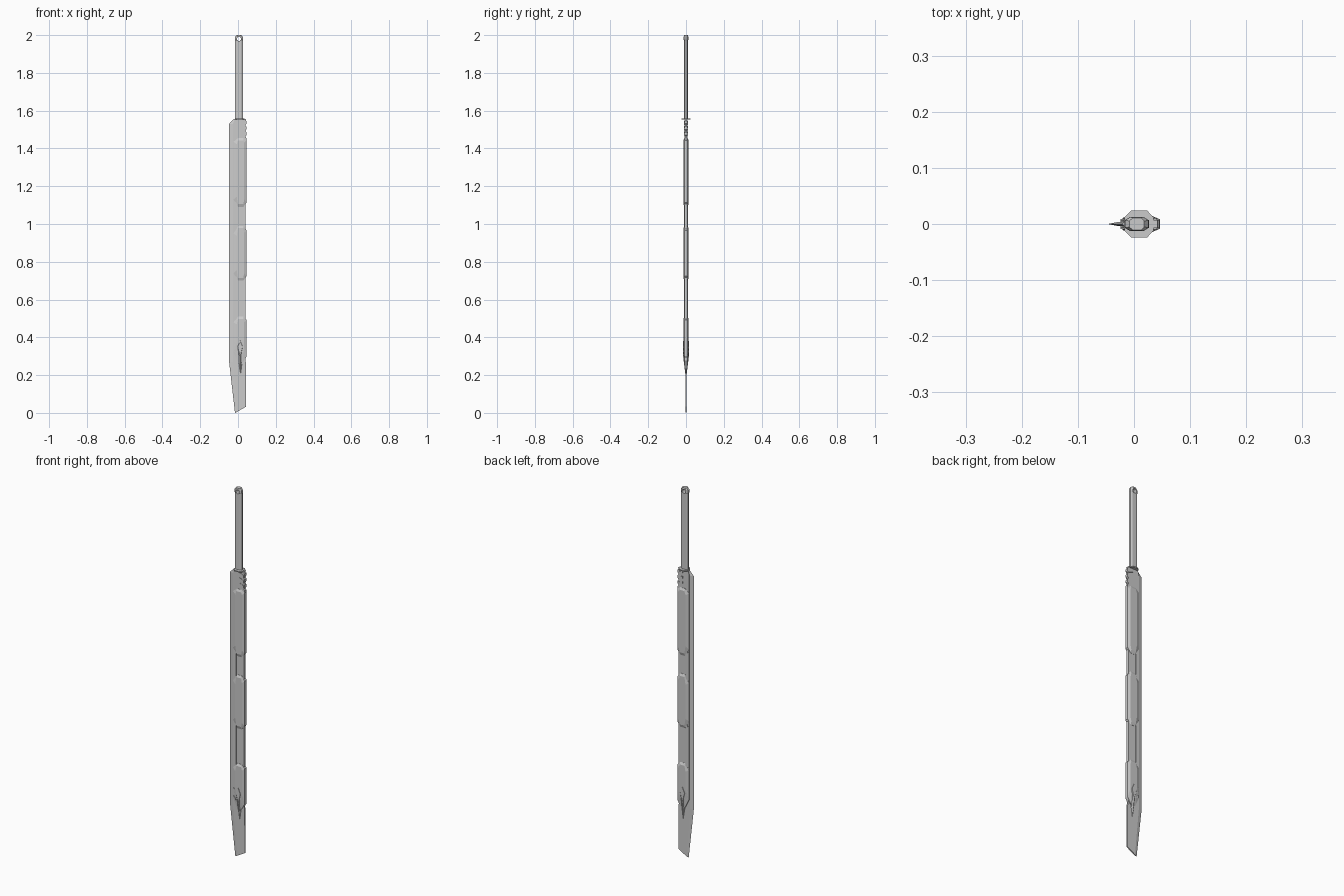
import bpy, bmesh, math

if "Cube" in bpy.data.objects:
    bpy.data.objects.remove(bpy.data.objects["Cube"])


def make(name, verts, faces):
    """Mesh object with consistent outward normals."""
    me = bpy.data.meshes.new(name)
    me.from_pydata(verts, [], faces)
    bm = bmesh.new()
    bm.from_mesh(me)
    bmesh.ops.recalc_face_normals(bm, faces=bm.faces)
    bm.to_mesh(me)
    bm.free()
    ob = bpy.data.objects.new(name, me)
    bpy.context.collection.objects.link(ob)
    return ob


def loft(name, rings):
    """Capped skin through equal-length rings of 3D points."""
    n = len(rings[0])
    verts = [p for r in rings for p in r]
    faces = [tuple(range(n)), tuple(range((len(rings) - 1) * n, len(rings) * n))]
    for k in range(len(rings) - 1):
        for i in range(n):
            j = (i + 1) % n
            faces.append((k * n + i, k * n + j, (k + 1) * n + j, (k + 1) * n + i))
    return make(name, verts, faces)


def slab(name, layers):
    """Skin through xz outlines placed at increasing y: [(y, outline), ...]"""
    return loft(name, [[(x, y, z) for x, z in o] for y, o in layers])


# Blade: sharp edge on -x, shoulder line, flat back on +x
rows = [  # edge, shoulder, back points (x, z), half thickness
    ((-0.016, 0.0), (-0.004, 0.006), (0.043, 0.033), 0.003),
    ((-0.047, 0.27), (-0.027, 0.27), (0.043, 0.24), 0.004),
    ((-0.047, 0.30), (-0.027, 0.30), (0.039, 0.30), 0.004),
    ((-0.047, 1.53), (-0.027, 1.53), (0.039, 1.53), 0.004),
    ((-0.022, 1.557), (-0.016, 1.557), (0.039, 1.557), 0.004),
]
loft("blade", [[(e[0], 0, e[1]), (s[0], -t, s[1]), (b[0], -t, b[1]),
                (b[0], t, b[1]), (s[0], t, s[1])] for e, s, b, t in rows])

# Spine core running behind the armour, with grip notches near the top
core = [(-0.024, 0.36), (0.01, 0.24), (0.04, 0.30), (0.04, 1.42)]
for i in range(4):
    z = 1.435 + i * 0.03
    core += [(0.040, z), (0.045, z + 0.006), (0.045, z + 0.02), (0.040, z + 0.026)]
core += [(0.042, 1.557), (-0.018, 1.557), (-0.024, 1.53)]
slab("spine_core", [(-0.0075, core), (0.0075, core)])


# Armour panels: bevelled on both faces, corners cut
def panel(name, z0, z1, e0, e1, taper):
    def outline(l, r, a, b):
        return [(l, z0 + a + e0), (0.0, z0 + a), (0.028, z0 + a), (r, z0 + a + e0 * 0.6),
                (r, z1 - b - e1 * 0.6), (0.028, z1 - b), (0.0, z1 - b), (l, z1 - b - e1)]
    outer = outline(-0.024, 0.046, 0, 0)
    inner = outline(-0.007, 0.033, taper, 0.012)
    slab(name, [(-0.014, inner), (-0.0085, outer), (0.0085, outer), (0.014, inner)])


panel("upper_panel", 1.09, 1.455, 0.04, 0.02, 0.015)
panel("middle_panel", 0.70, 0.99, 0.04, 0.04, 0.015)
panel("lower_panel", 0.27, 0.51, 0.05, 0.03, 0.05)

# Slanted rails bridging the gaps between panels, and lower pointed tongue
for name, z0, z1 in (("upper_rail", 0.90, 1.14), ("lower_rail", 0.47, 0.74)):
    o = [(-0.018, z0 + 0.03), (-0.004, z0), (-0.004, z1), (-0.018, z1 - 0.03)]
    slab(name, [(-0.0095, o), (0.0095, o)])
tongue_in = [(-0.002, 0.35), (0.012, 0.30), (0.024, 0.35), (0.012, 0.38)]
tongue_out = [(-0.012, 0.34), (0.014, 0.20), (0.034, 0.34), (0.012, 0.40)]
slab("tongue", [(-0.0155, tongue_in), (-0.003, tongue_out),
                (0.003, tongue_out), (0.0155, tongue_in)])

# Slanted vents around the tongue and collar ribs near the guard
for i in range(3):
    z = 0.31 + i * 0.022
    o = [(-0.020, z + 0.014), (-0.006, z), (-0.006, z + 0.007), (-0.020, z + 0.021)]
    slab(f"vent_{i}", [(-0.012, o), (0.012, o)])
for i in range(3):
    z = 1.468 + i * 0.028
    o = [(0.014, z + 0.010), (0.041, z), (0.041, z + 0.012), (0.014, z + 0.022)]
    slab(f"collar_rib_{i}", [(-0.0095, o), (0.0095, o)])


def octagon(cx, hx, hy, z, kx=0.55, ky=0.5):
    q = [(hx, hy * ky), (hx * kx, hy), (-hx * kx, hy), (-hx, hy * ky)]
    return [(cx + x, y, z) for x, y in q + [(-x, -y) for x, y in q]]


# Guard plate
loft("guard", [octagon(0.009, 0.026, 0.024, z) for z in (1.553, 1.559)])

# Handle with flared, rounded end and a lanyard hole
handle = loft("handle", [octagon(0.005, hx, hy, z) for z, hx, hy in (
    (1.555, 0.021, 0.0095), (1.972, 0.021, 0.0095), (1.976, 0.022, 0.0125),
    (1.99, 0.021, 0.0125), (2.0, 0.013, 0.011))])
bpy.ops.mesh.primitive_cylinder_add(vertices=16, radius=0.011, depth=0.1,
                                    location=(0.005, 0, 1.98),
                                    rotation=(math.pi / 2, 0, 0))
cutter = bpy.context.object
cutter.name = "hole_cutter"
cutter.hide_render = True
cutter.hide_set(True)
mod = handle.modifiers.new("hole", "BOOLEAN")
mod.object = cutter
mod.solver = "EXACT"
